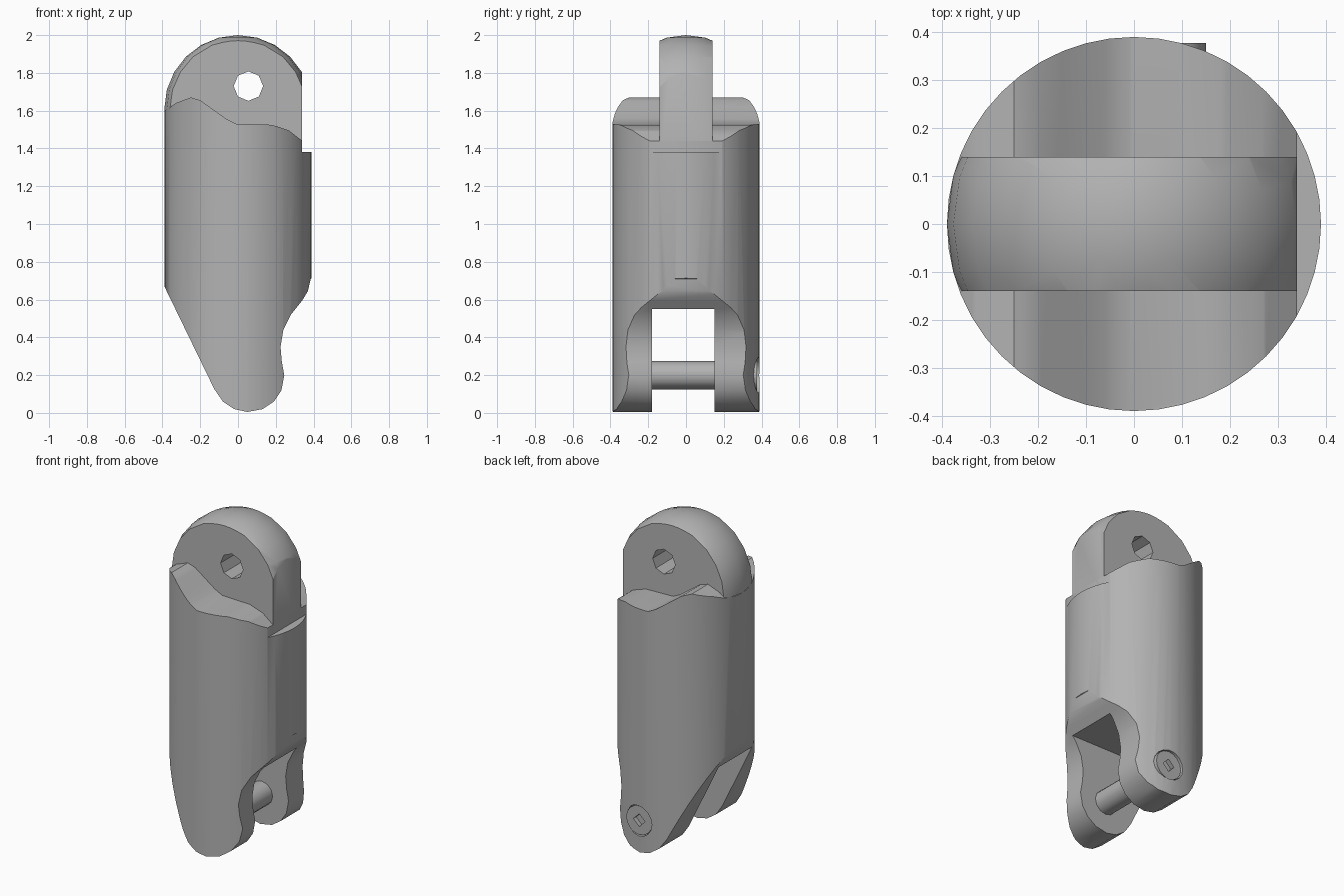
import bpy, bmesh, math
from mathutils import Matrix

if "Cube" in bpy.data.objects:
    bpy.data.objects.remove(bpy.data.objects["Cube"], do_unlink=True)

R = 0.39
PIN_X, PIN_Z = 0.06, 0.2

grey = bpy.data.materials.new("plain grey")
grey.use_nodes = True
COLOUR = (0.45, 0.45, 0.45, 1)
grey.diffuse_color = COLOUR
grey.node_tree.nodes["Principled BSDF"].inputs["Base Color"].default_value = COLOUR


def finish(name, bm):
    bmesh.ops.recalc_face_normals(bm, faces=bm.faces)
    mesh = bpy.data.meshes.new(name)
    bm.to_mesh(mesh)
    bm.free()
    obj = bpy.data.objects.new(name, mesh)
    bpy.context.collection.objects.link(obj)
    mesh.materials.append(grey)
    return obj


def rod(name, radius, y0, y1, x, z, sides, radius2=None):
    """Cylinder lying along y."""
    bm = bmesh.new()
    end = radius if radius2 is None else radius2
    m = Matrix.Translation((x, (y0 + y1) / 2, z)) @ Matrix.Rotation(-math.pi / 2, 4, "X")
    bmesh.ops.create_cone(bm, cap_ends=True, segments=sides, radius1=radius,
                          radius2=end, depth=y1 - y0, matrix=m)
    return finish(name, bm)


def box(name, x0, x1, y0, y1, z0, z1):
    bm = bmesh.new()
    m = (Matrix.Translation(((x0 + x1) / 2, (y0 + y1) / 2, (z0 + z1) / 2))
         @ Matrix.Diagonal((x1 - x0, y1 - y0, z1 - z0, 1)))
    bmesh.ops.create_cube(bm, size=1, matrix=m)
    return finish(name, bm)


def slab(name, outline, depth):
    """Side outline in x and z, extruded along y."""
    bm = bmesh.new()
    face = bm.faces.new([bm.verts.new((x, -depth, z)) for x, z in outline])
    out = bmesh.ops.extrude_face_region(bm, geom=[face])
    verts = [v for v in out["geom"] if isinstance(v, bmesh.types.BMVert)]
    bmesh.ops.translate(bm, verts=verts, vec=(0, 2 * depth, 0))
    return finish(name, bm)


def column(name, z0, z1, segments, dome_steps=0):
    """Upright round bar, with an optional half-sphere on top."""
    bm = bmesh.new()
    path = [(0, z0), (R, z0), (R, z1)]
    for i in range(1, dome_steps):
        a = math.pi / 2 * i / dome_steps
        path.append((R * math.cos(a), z1 + R * math.sin(a)))
    path.append((0, z1 + (R if dome_steps else 0)))
    verts = [bm.verts.new((r, 0, z)) for r, z in path]
    edges = [bm.edges.new(p) for p in zip(verts, verts[1:])]
    bmesh.ops.spin(bm, geom=verts + edges, cent=(0, 0, 0), axis=(0, 0, 1),
                   angle=math.tau, steps=segments)
    bmesh.ops.remove_doubles(bm, verts=bm.verts, dist=0.0001)
    return finish(name, bm)


def carve(obj, tool, operation="DIFFERENCE"):
    mod = obj.modifiers.new(tool.name, "BOOLEAN")
    mod.operation, mod.solver, mod.object = operation, "EXACT", tool
    bpy.context.view_layer.objects.active = obj
    bpy.ops.object.modifier_apply(modifier=mod.name)
    bpy.data.objects.remove(tool, do_unlink=True)


def smooth(obj, degrees=30):
    bpy.ops.object.select_all(action="DESELECT")
    obj.select_set(True)
    bpy.context.view_layer.objects.active = obj
    bpy.ops.object.shade_smooth_by_angle(angle=math.radians(degrees))


# Body: round bar trimmed to the side outline
outline = [
    # wavy shoulder, left to right
    (-0.45, 1.57), (-0.37, 1.61), (-0.33, 1.64), (-0.25, 1.67), (-0.2, 1.655),
    (-0.06, 1.555), (-0.01, 1.53), (0.18, 1.525), (0.27, 1.495), (0.34, 1.44),
    # ledge and thumb-side hollow
    (0.34, 1.38), (0.45, 1.38), (0.45, 0.75), (0.385, 0.71), (0.37, 0.645),
    (0.34, 0.595), (0.28, 0.52), (0.24, 0.44), (0.225, 0.35), (0.232, 0.27),
    # rounded lower lobe and sloping back
    (0.245, 0.2), (0.23, 0.12), (0.19, 0.06), (0.13, 0.02), (0.05, 0.005),
    (-0.02, 0.02), (-0.08, 0.06), (-0.125, 0.125), (-0.385, 0.66), (-0.45, 0.79),
]
body = column("body", -0.1, 1.9, 48)
carve(body, slab("outline_cutter", outline, 0.6), "INTERSECT")
carve(body, box("fork_cutter", -0.6, 0.6, -0.18, 0.15, -0.2, 0.55))
carve(body, rod("screw_pocket_cutter", 0.095, 0.35, 0.6, PIN_X, PIN_Z, 16))
smooth(body)

# Tongue: domed bar cut to a flat plate with a hinge hole
tongue = column("tongue", 1.3, 2 - R, 24, 6)
carve(tongue, box("plate_cutter", -0.6, 0.34, -0.14, 0.14, 1.2, 2.2), "INTERSECT")
carve(tongue, rod("hinge_hole_cutter", 0.078, -0.4, 0.4, 0.055, 1.73, 8))
smooth(tongue)

# Hinge pin across the fork
pin = rod("hinge_pin", 0.075, -0.2, 0.2, PIN_X, PIN_Z, 12)
smooth(pin, 40)

# Screw head with a square socket, sunk in the rear cheek
head = rod("screw_head", 0.09, 0.34, 0.377, PIN_X, PIN_Z, 16)
carve(head, rod("socket_cutter", 0.04, 0.35, 0.45, PIN_X, PIN_Z, 4))
smooth(head)
